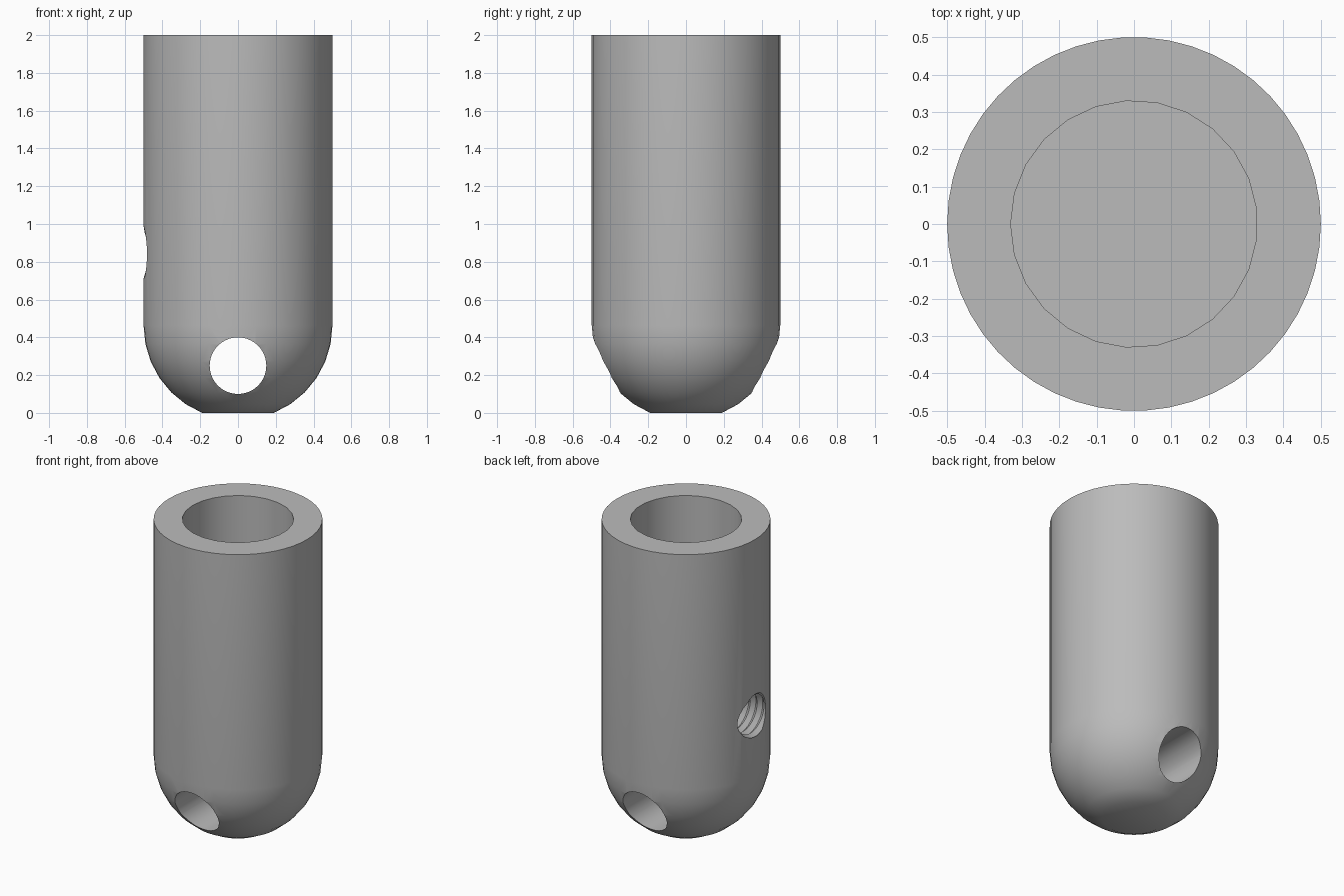
import bpy, bmesh, math
from mathutils import Matrix

if "Cube" in bpy.data.objects:
    bpy.data.objects.remove(bpy.data.objects["Cube"])

RADIUS, HEIGHT = 0.5, 2.0
BORE_RADIUS, BORE_FLOOR = 0.33, 0.5
HOLE_RADIUS = 0.15

grey = bpy.data.materials.new("Metal grey")
grey.use_nodes = True
colour = (0.5, 0.5, 0.5, 1)
grey.diffuse_color = colour
grey.node_tree.nodes["Principled BSDF"].inputs["Base Color"].default_value = colour


def make_object(name, bm):
    bmesh.ops.recalc_face_normals(bm, faces=bm.faces)
    mesh = bpy.data.meshes.new(name)
    bm.to_mesh(mesh)
    bm.free()
    obj = bpy.data.objects.new(name, mesh)
    bpy.context.collection.objects.link(obj)
    mesh.materials.append(grey)
    return obj


def lathe(name, profile, sides):
    """Spin a profile of (radius, z) points that starts and ends off the axis."""
    bm = bmesh.new()
    rings = [[bm.verts.new((r * math.cos(a), r * math.sin(a), z))
              for a in (math.tau * k / sides for k in range(sides))]
             for r, z in profile]
    for low, high in zip(rings, rings[1:]):
        for k in range(sides):
            n = (k + 1) % sides
            bm.faces.new((low[k], low[n], high[n], high[k]))
    bm.faces.new(rings[0])
    bm.faces.new(rings[-1])
    return make_object(name, bm)


def cylinder_cutter(name, radius, length, matrix, sides):
    bm = bmesh.new()
    bmesh.ops.create_cone(bm, cap_ends=True, segments=sides, radius1=radius,
                          radius2=radius, depth=length, matrix=matrix)
    return make_object(name, bm)


def thread_cutter(name, start, end, z, crest, root, pitch, sides=32):
    """Helical screw-shaped cutter lying along x."""
    bm = bmesh.new()
    rows = 2 * round((end - start) / pitch)
    grid = []
    for i in range(rows + 1):
        r = crest if i % 2 else root
        grid.append([bm.verts.new((start + pitch * (i / 2 + j / sides),
                                   r * math.cos(math.tau * j / sides),
                                   z + r * math.sin(math.tau * j / sides)))
                     for j in range(sides)])

    def vert(i, j):
        return grid[i + 2 * (j // sides)][j % sides]

    for i in range(rows):
        for j in range(sides):
            if j == sides - 1 and i + 3 > rows:
                continue
            bm.faces.new((vert(i, j), vert(i, j + 1),
                          vert(i + 1, j + 1), vert(i + 1, j)))
    caps = bmesh.ops.holes_fill(bm, edges=[e for e in bm.edges if e.is_boundary],
                                sides=0)["faces"]
    bmesh.ops.poke(bm, faces=caps)
    return make_object(name, bm)


# Body: cylinder with a rounded, flat-tipped lower end
flat_radius = 0.19
centre = math.sqrt(RADIUS ** 2 - flat_radius ** 2)
first = math.asin(flat_radius / RADIUS)
steps = 6
profile = []
for i in range(steps + 1):
    a = first + (math.pi / 2 - first) * i / steps
    profile.append((RADIUS * math.sin(a), centre - RADIUS * math.cos(a)))
profile.append((RADIUS, HEIGHT))
body = lathe("body", profile, 50)

# Central bore, cross hole and threaded side hole
bore_length = HEIGHT - BORE_FLOOR + 0.2
cutters = [
    cylinder_cutter("bore_cutter", BORE_RADIUS, bore_length,
                    Matrix.Translation((0, 0, BORE_FLOOR + bore_length / 2))
                    @ Matrix.Rotation(math.pi / 2, 4, "Z"), 25),
    cylinder_cutter("cross_hole_cutter", HOLE_RADIUS, 1.4,
                    Matrix.Translation((0, 0, 0.25))
                    @ Matrix.Rotation(math.pi / 2, 4, "X"), 40),
    thread_cutter("thread_cutter", -0.65, -0.1, 0.85, HOLE_RADIUS, 0.127, 0.05),
]
bpy.context.view_layer.objects.active = body
for cutter in cutters:
    cutter.hide_render = True
    mod = body.modifiers.new(cutter.name, "BOOLEAN")
    mod.operation = "DIFFERENCE"
    mod.solver = "EXACT"
    mod.object = cutter
    bpy.ops.object.modifier_apply(modifier=mod.name)
for cutter in cutters:
    bpy.data.objects.remove(cutter)

# Smooth shading with crisp rims
bpy.ops.object.select_all(action="DESELECT")
body.select_set(True)
bpy.ops.object.shade_smooth_by_angle(angle=math.radians(30))
